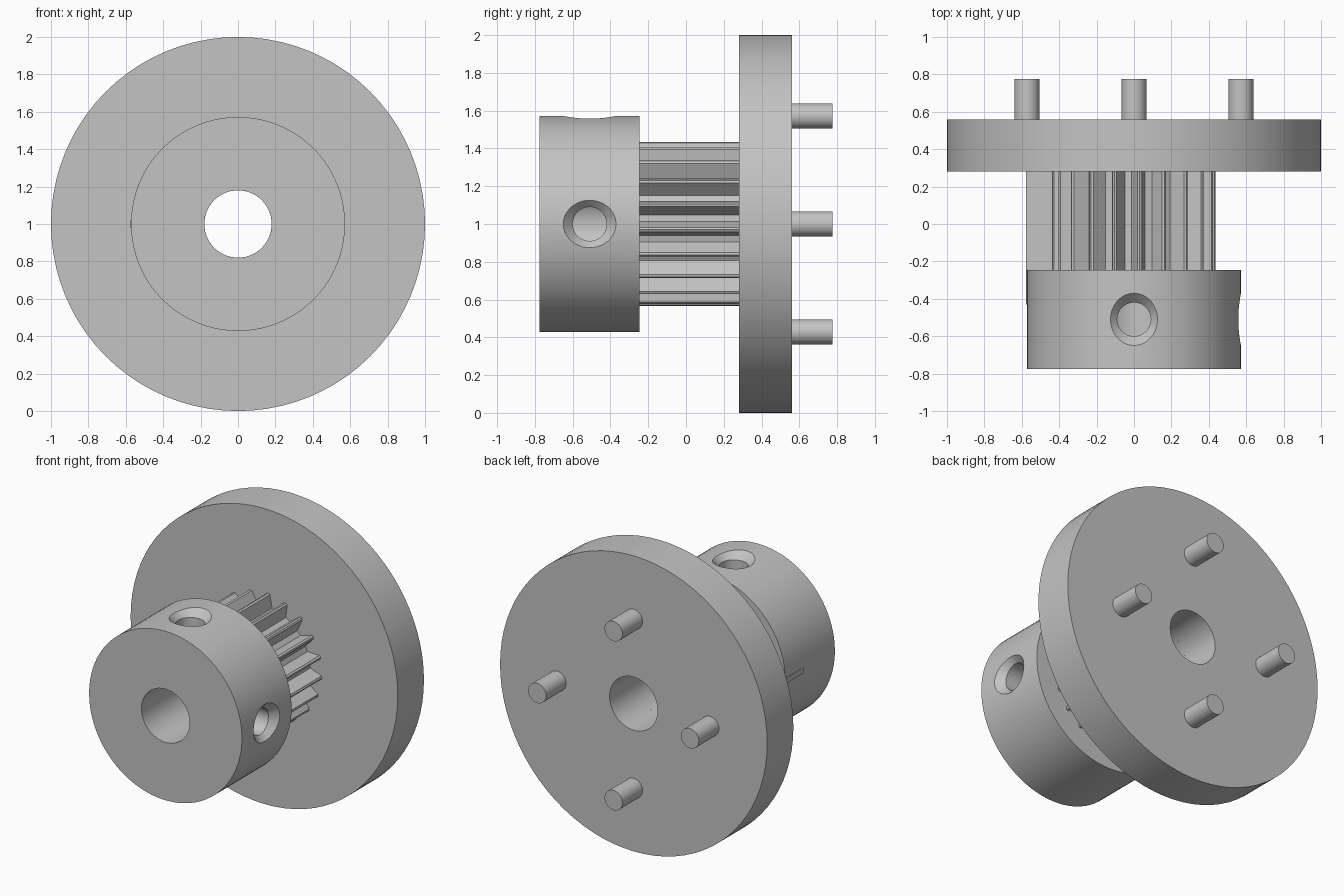
import bpy, bmesh
from math import sin, cos, pi, radians
from mathutils import Matrix

cube = bpy.data.objects.get("Cube")
if cube:
    bpy.data.objects.remove(cube)

grey = bpy.data.materials.new("light grey")
colour = (0.55, 0.55, 0.55, 1)
grey.diffuse_color = colour
grey.use_nodes = True
grey.node_tree.nodes["Principled BSDF"].inputs["Base Color"].default_value = colour

AXIS_Z = 1.0
BORE = 0.18
SEGMENTS = 80


def finish(name, bm):
    bmesh.ops.recalc_face_normals(bm, faces=bm.faces)
    mesh = bpy.data.meshes.new(name)
    bm.to_mesh(mesh)
    bm.free()
    obj = bpy.data.objects.new(name, mesh)
    bpy.context.collection.objects.link(obj)
    mesh.materials.append(grey)
    return obj


def smooth(obj):
    bpy.ops.object.select_all(action='DESELECT')
    obj.select_set(True)
    bpy.context.view_layer.objects.active = obj
    bpy.ops.object.shade_smooth_by_angle(angle=radians(25))


def polar(bm, angle, radius, y):
    return bm.verts.new((radius * cos(angle), y, AXIS_Z + radius * sin(angle)))


def bored_prism(name, outline, y0, y1, bore):
    """Extrude a polar outline along y with a round hole through it."""
    bm = bmesh.new()
    rings = []
    for y, inner in ((y0, False), (y1, False), (y1, True), (y0, True)):
        rings.append([polar(bm, a, bore if inner else r, y) for a, r in outline])
    n = len(outline)
    for k in range(4):
        a, b = rings[k], rings[(k + 1) % 4]
        for i in range(n):
            j = (i + 1) % n
            bm.faces.new((a[i], a[j], b[j], b[i]))
    return finish(name, bm)


def circle(radius):
    return [(2 * pi * i / SEGMENTS, radius) for i in range(SEGMENTS)]


def cylinder(name, r1, r2, depth, matrix):
    bm = bmesh.new()
    bmesh.ops.create_cone(bm, cap_ends=True, segments=40, radius1=r1,
                          radius2=r2, depth=depth, matrix=matrix)
    return finish(name, bm)


# Flange disc
smooth(bored_prism("flange_disc", circle(1.0), 0.28, 0.56, BORE))

# Hub with two countersunk set screw holes
hub = bored_prism("hub", circle(0.572), -0.775, -0.245, BORE)
centre = Matrix.Translation((0, -0.51, AXIS_Z))
for side, turn in (("top", Matrix.Identity(4)), ("side", Matrix.Rotation(pi / 2, 4, 'Y'))):
    base = centre @ turn
    drill = cylinder(side + "_drill", 0.09, 0.09, 0.7, base @ Matrix.Translation((0, 0, 0.4)))
    sink = cylinder(side + "_countersink", 0.088, 0.208, 0.12, base @ Matrix.Translation((0, 0, 0.58)))
    for cutter in (drill, sink):
        mod = hub.modifiers.new("cut", 'BOOLEAN')
        mod.operation = 'DIFFERENCE'
        mod.solver = 'EXACT'
        mod.object = cutter
        bpy.context.view_layer.objects.active = hub
        bpy.ops.object.modifier_apply(modifier=mod.name)
        bpy.data.objects.remove(cutter)
smooth(hub)

# Toothed belt section
TEETH = 20
teeth = []
for t in range(TEETH):
    mid = -4 + t * 360 / TEETH
    for offset, radius in ((-6, 0.345), (-1.6, 0.43), (0, 0.436), (1.6, 0.43), (6, 0.345)):
        teeth.append((radians(mid + offset), radius))
bored_prism("toothed_section", teeth, -0.245, 0.28, BORE)

# Long key beside the teeth, running into the hub
bm = bmesh.new()
bmesh.ops.create_cube(bm, size=1, matrix=Matrix.Translation((-0.455, -0.075, AXIS_Z))
                      @ Matrix.Diagonal((0.245, 0.71, 0.035, 1)))
finish("key", bm)

# Drive pins on the back of the flange
for i, label in enumerate(("left", "top", "right", "bottom")):
    a = i * pi / 2
    spot = Matrix.Translation((0.572 * cos(a), 0.6625, AXIS_Z + 0.572 * sin(a)))
    smooth(cylinder(label + "_pin", 0.067, 0.067, 0.225, spot @ Matrix.Rotation(pi / 2, 4, 'X')))
